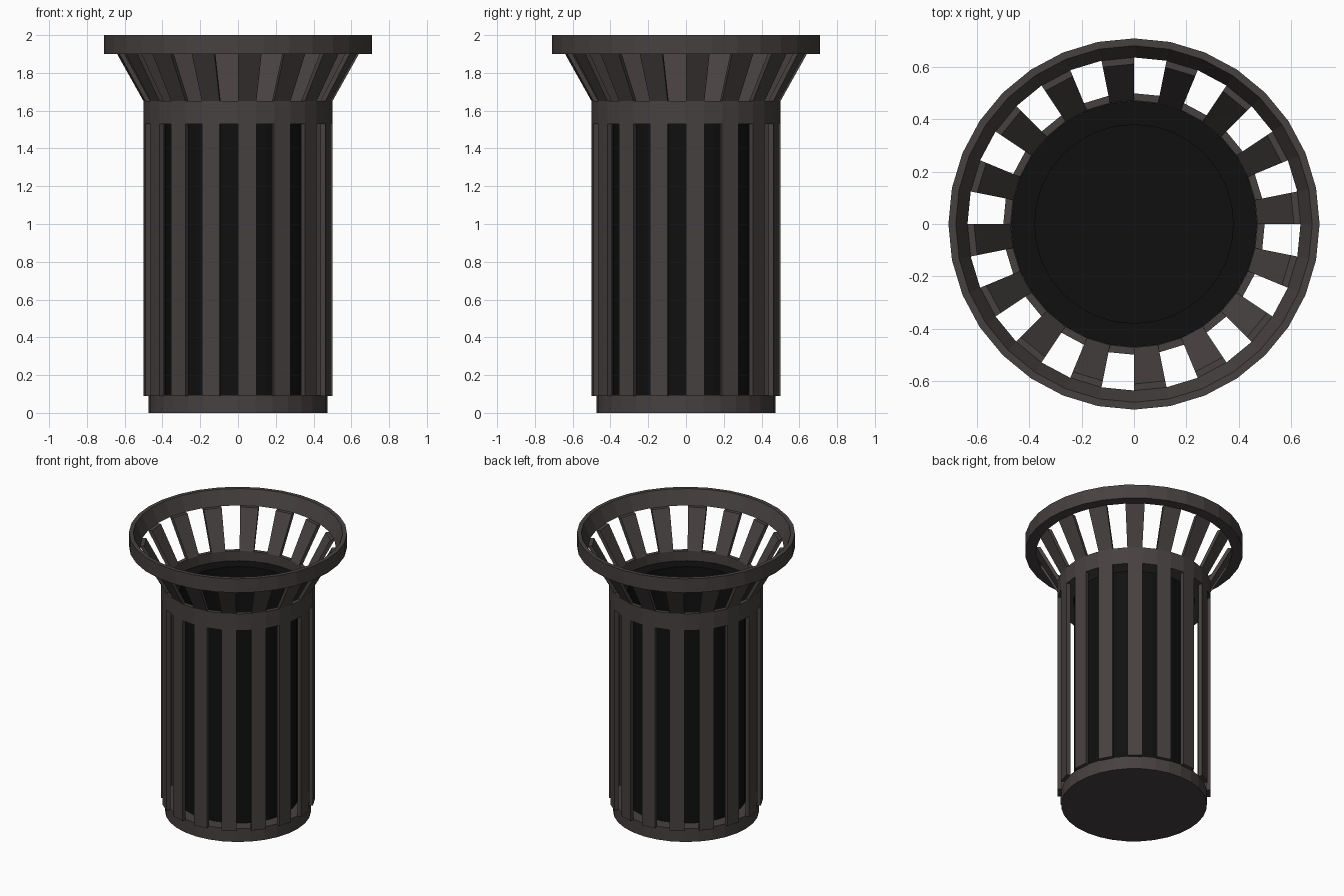
import bpy, bmesh, math

cube = bpy.data.objects.get("Cube")
if cube:
    bpy.data.objects.remove(cube, do_unlink=True)

SIDES = 32
STEP = 2 * math.pi / SIDES


def material(name, color):
    mat = bpy.data.materials.new(name)
    mat.use_nodes = True
    mat.diffuse_color = color
    bsdf = mat.node_tree.nodes["Principled BSDF"]
    bsdf.inputs["Base Color"].default_value = color
    bsdf.inputs["Roughness"].default_value = 0.8
    return mat


metal = material("dark warm grey metal", (0.062, 0.053, 0.051, 1))
black = material("black plastic", (0.005, 0.005, 0.005, 1))


def sweep(bm, profile, first=0, count=SIDES):
    """Turn a closed (radius, height) profile through count steps; cap part turns."""
    full = count == SIDES
    rings = []
    for i in range(first, first + count + (0 if full else 1)):
        a = i * STEP - math.pi / 2
        rings.append([bm.verts.new((r * math.cos(a), r * math.sin(a), z)) for r, z in profile])
    n = len(profile)
    for i in range(count):
        a, b = rings[i], rings[(i + 1) % len(rings)]
        for j in range(n):
            k = (j + 1) % n
            bm.faces.new((a[j], b[j], b[k], a[k]))
    if not full:
        bm.faces.new(rings[0])
        bm.faces.new(rings[-1][::-1])


def finish(name, bm, mat):
    # Points on the axis merge into one
    bmesh.ops.remove_doubles(bm, verts=bm.verts, dist=1e-5)
    bmesh.ops.dissolve_degenerate(bm, edges=bm.edges, dist=1e-5)
    bmesh.ops.recalc_face_normals(bm, faces=bm.faces)
    mesh = bpy.data.meshes.new(name)
    bm.to_mesh(mesh)
    bm.free()
    mesh.materials.append(mat)
    obj = bpy.data.objects.new(name, mesh)
    bpy.context.collection.objects.link(obj)


def ring(name, profile, mat=metal):
    bm = bmesh.new()
    sweep(bm, profile)
    finish(name, bm, mat)


def slats(name, profile):
    # Every second facet of the round is a slat
    bm = bmesh.new()
    for i in range(0, SIDES, 2):
        sweep(bm, profile, i, 1)
    finish(name, bm, metal)


# Solid foot
ring("base", [(0, 0), (0.475, 0), (0.475, 0.095), (0, 0.095)])

# Upright body slats, and the collar with its inner support shelf
slats("body_slats", [(0.472, 0.09), (0.5, 0.09), (0.5, 1.53), (0.472, 1.53)])
ring("collar", [(0.395, 1.53), (0.5, 1.53), (0.5, 1.65),
                (0.472, 1.65), (0.472, 1.55), (0.395, 1.55)])

# Flared slats and the heavy top rim
slats("flared_slats", [(0.472, 1.65), (0.5, 1.65), (0.64, 1.9), (0.612, 1.9)])
ring("top_rim", [(0.637, 1.9), (0.71, 1.9), (0.71, 2.0), (0.682, 2.0)])

# Open inner bucket, hung by its lip on the shelf
ring("inner_bucket", [(0, 0.096), (0.39, 0.096), (0.39, 1.552), (0.471, 1.552),
                      (0.471, 1.58), (0.38, 1.58), (0.38, 0.115), (0, 0.115)], black)
